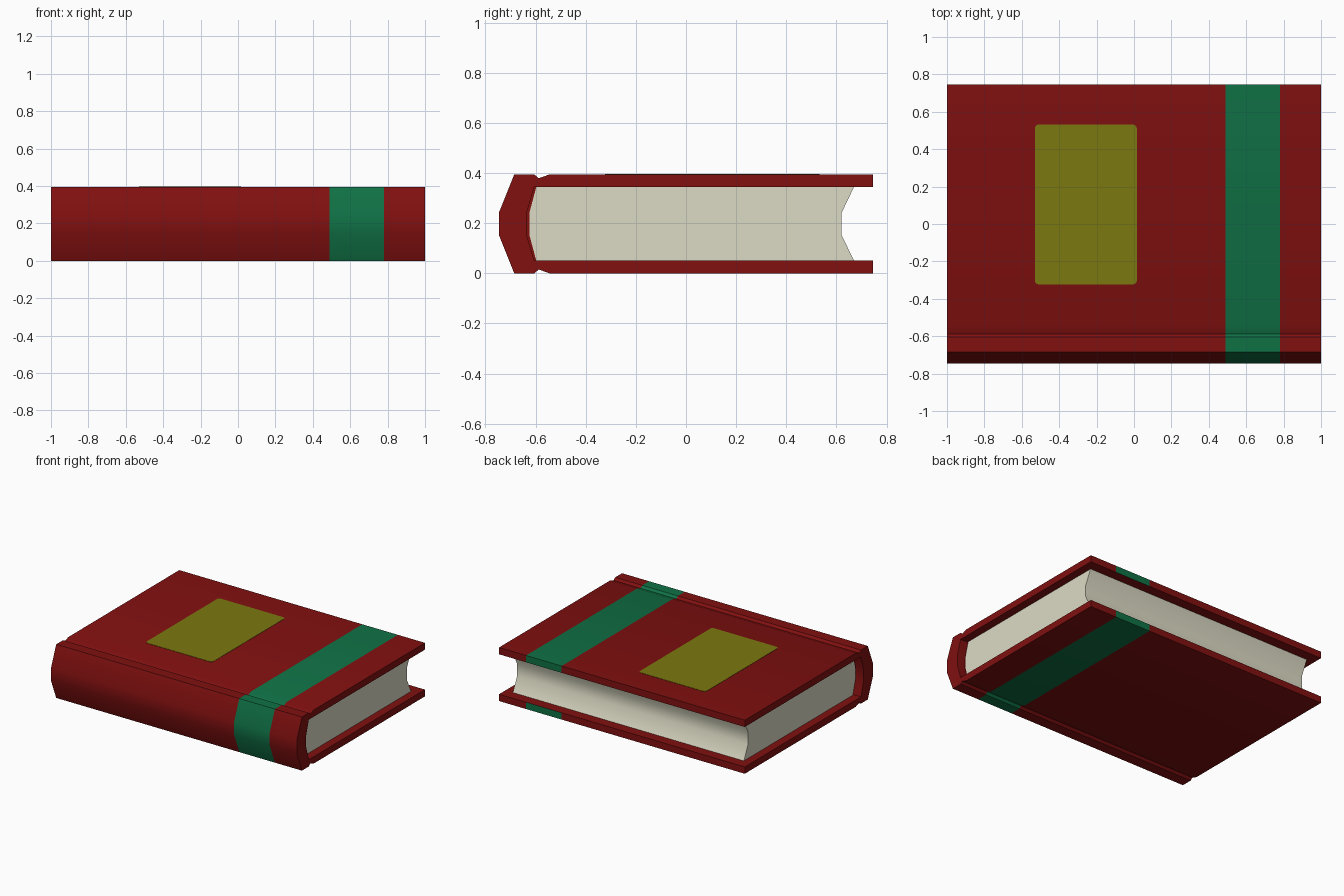
import bpy, bmesh, math

if "Cube" in bpy.data.objects:
    bpy.data.objects.remove(bpy.data.objects["Cube"])

H = 0.394  # book thickness


def material(name, rgb):
    m = bpy.data.materials.new(name)
    m.diffuse_color = (*rgb, 1)
    m.use_nodes = True
    m.node_tree.nodes["Principled BSDF"].inputs["Base Color"].default_value = m.diffuse_color
    return m


RED = material("dark red cover", (0.22, 0.005, 0.005))
GREEN = material("green band", (0.005, 0.165, 0.06))
GOLD = material("old gold label", (0.2, 0.19, 0.005))
CREAM = material("cream paper", (0.72, 0.71, 0.56))


def mirrored(half):
    """Complete an upper (y, z) half profile with its mirror about mid height."""
    return half + [(y, H - z) for y, z in reversed(half)]


def loft(name, profile, stations, mats, rule=None):
    """Extrude a closed (y, z) profile through several x stations."""
    bm = bmesh.new()
    rings = [[bm.verts.new((x, y, z)) for y, z in profile] for x in stations]
    n = len(profile)
    for a, b in zip(rings, rings[1:]):
        for i in range(n):
            j = (i + 1) % n
            bm.faces.new((a[i], a[j], b[j], b[i]))
    bm.faces.new(rings[0])
    bm.faces.new(rings[-1])
    bmesh.ops.recalc_face_normals(bm, faces=bm.faces)
    if rule:
        for f in bm.faces:
            f.material_index = rule(f)
    return finish(name, bm, mats)


def finish(name, bm, mats):
    me = bpy.data.meshes.new(name)
    bm.to_mesh(me)
    bm.free()
    for m in mats:
        me.materials.append(m)
    ob = bpy.data.objects.new(name, me)
    bpy.context.collection.objects.link(ob)
    bpy.context.view_layer.objects.active = ob
    ob.select_set(True)
    bpy.ops.object.shade_smooth_by_angle(angle=math.radians(30))
    ob.select_set(False)
    return ob


# Cover: boards, hinge grooves and faceted spine in one folded profile
outer = mirrored([(0.745, H), (-0.545, H), (-0.587, H - 0.015),
                  (-0.605, H), (-0.685, H), (-0.745, 0.245)])
inner = mirrored([(0.745, 0.344), (-0.605, 0.344), (-0.636, 0.24)])


def band(f):
    # Green band on the outside and board edges, red on the inner faces
    c = f.calc_center_median()
    inside = -0.64 < c.y < 0.74 and 0.04 < c.z < H - 0.04
    return int(0.49 < c.x < 0.78 and not inside)


loft("cover", outer + inner[::-1], [-1, 0.49, 0.78, 1], [RED, GREEN], band)

# Page block with rounded back and hollow fore edge
back = mirrored([(-0.597, 0.344), (-0.625, 0.24)])
fore = mirrored([(0.67, 0.344), (0.62, 0.24)])
loft("pages", back + fore[::-1], [-0.94, 0.94], [CREAM])

# Lining closing the gap between pages and spine
lining = mirrored([(-0.605, 0.344), (-0.636, 0.24)])
loft("spine_lining", lining + back[::-1], [-0.935, 0.935], [RED])

# Label plate with small rounded corners
x0, x1, y0, y1, r = -0.53, 0.015, -0.323, 0.532, 0.02
bm = bmesh.new()
corners = [(x1 - r, y1 - r), (x0 + r, y1 - r), (x0 + r, y0 + r), (x1 - r, y0 + r)]
verts = []
for k, (cx, cy) in enumerate(corners):
    for s in range(4):
        a = math.radians(90 * k + 30 * s)
        verts.append(bm.verts.new((cx + r * math.cos(a), cy + r * math.sin(a), H - 0.001)))
face = bm.faces.new(verts)
ext = bmesh.ops.extrude_face_region(bm, geom=[face])
top = [v for v in ext["geom"] if isinstance(v, bmesh.types.BMVert)]
bmesh.ops.translate(bm, verts=top, vec=(0, 0, 0.003))
bmesh.ops.recalc_face_normals(bm, faces=bm.faces)
finish("cover_label", bm, [GOLD])
